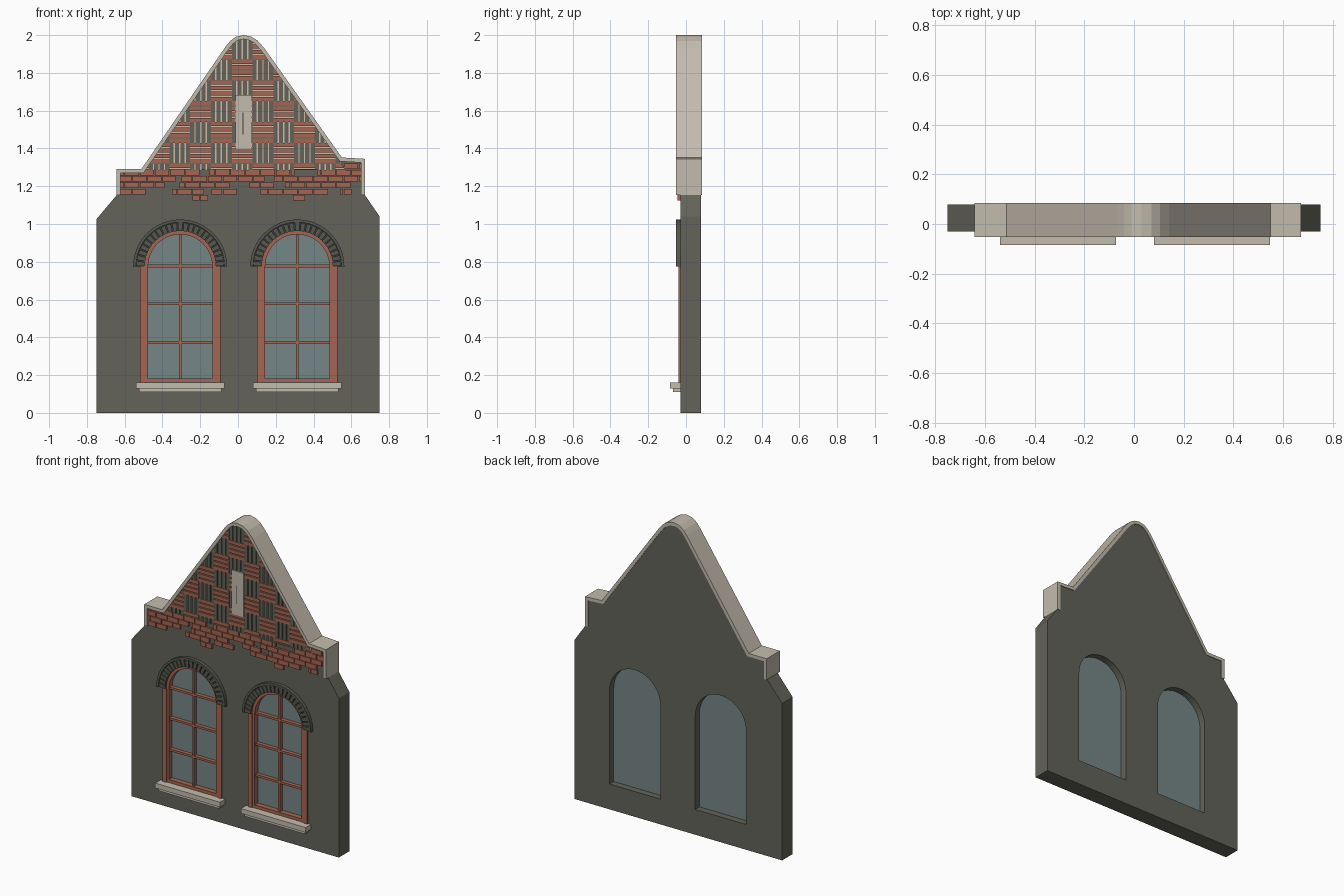
import bpy, bmesh, math
from mathutils import Vector

if "Cube" in bpy.data.objects:
    bpy.data.objects.remove(bpy.data.objects["Cube"], do_unlink=True)


def material(name, r, g, b):
    m = bpy.data.materials.new(name)
    m.use_nodes = True
    m.diffuse_color = (r, g, b, 1)
    m.node_tree.nodes["Principled BSDF"].inputs["Base Color"].default_value = (r, g, b, 1)
    return m


WALL = material("dark grey plaster", .125, .125, .1)
DARK = material("dark joint", .04, .04, .035)
ARCH = material("arch brick grey", .095, .095, .08)
RED = material("red brick", .37, .13, .085)
STONE = material("pale stone", .55, .5, .42)
MORTAR = material("cream mortar", .62, .5, .38)
GLASS = material("blue grey glass", .18, .24, .24)


def plate(name, loops, y0, y1, mat):
    """Flat outline in x and z, with inner loops as holes, thickened along y."""
    cu = bpy.data.curves.new(name, 'CURVE')
    cu.dimensions = '2D'
    cu.fill_mode = 'BOTH'
    cu.extrude = (y1 - y0) / 2
    for loop in loops:
        sp = cu.splines.new('POLY')
        sp.points.add(len(loop) - 1)
        for p, (x, z) in zip(sp.points, loop):
            p.co = (x, z, 0, 1)
        sp.use_cyclic_u = True
        sp.use_smooth = False
    cu.materials.append(mat)
    ob = bpy.data.objects.new(name, cu)
    bpy.context.collection.objects.link(ob)
    ob.rotation_euler.x = math.pi / 2
    ob.location.y = (y0 + y1) / 2
    bpy.ops.object.select_all(action='DESELECT')
    ob.select_set(True)
    bpy.context.view_layer.objects.active = ob
    bpy.ops.object.convert(target='MESH')
    return ob


def boxes(name, items, y0, y1, mat, clip=()):
    """Many boxes (x0, x1, z0, z1) in one mesh, trimmed by (point, normal) planes."""
    bm = bmesh.new()
    for x0, x1, z0, z1 in items:
        vs = bmesh.ops.create_cube(bm, size=1)["verts"]
        for v in vs:
            v.co = (x1 if v.co.x > 0 else x0, y1 if v.co.y > 0 else y0, z1 if v.co.z > 0 else z0)
    for co, no in clip:
        bmesh.ops.bisect_plane(bm, geom=bm.verts[:] + bm.edges[:] + bm.faces[:],
                               plane_co=co, plane_no=no, clear_outer=True)
    me = bpy.data.meshes.new(name)
    bm.to_mesh(me)
    bm.free()
    me.materials.append(mat)
    ob = bpy.data.objects.new(name, me)
    bpy.context.collection.objects.link(ob)
    return ob


def rect(x0, x1, z0, z1):
    return [(x0, z0), (x1, z0), (x1, z1), (x0, z1)]


def arc(cx, cz, r, a0, a1, n):
    return [(cx + r * math.cos(a0 + (a1 - a0) * i / n), cz + r * math.sin(a0 + (a1 - a0) * i / n))
            for i in range(n + 1)]


SPRING = .775


def arched(cx, r, bottom):
    return [(cx - r, bottom), (cx + r, bottom)] + arc(cx, SPRING, r, 0, math.pi, 24)


def inset(path, t):
    """Offset an open outline inwards with mitred corners."""
    pts = [Vector(p) for p in path]
    ns = []
    for a, b in zip(pts, pts[1:]):
        d = (b - a).normalized()
        ns.append(Vector((-d.y, d.x)))
    out = []
    for i, p in enumerate(pts):
        n1, n2 = ns[max(i - 1, 0)], ns[min(i, len(ns) - 1)]
        out.append(tuple(p - (n1 + n2) * t / (1 + n1.dot(n2))))
    return out


# Gable coping
outer = [(-.642, 1.153), (-.642, 1.29), (-.512, 1.29), (-.065, 1.94), (-.04, 1.97), (-.01, 1.992),
         (.03, 2), (.07, 1.992), (.105, 1.97), (.14, 1.93), (.55, 1.352), (.672, 1.345), (.672, 1.153)]
inner = inset(outer, .021)
plate("gable_coping", [outer + inner[::-1]], -.052, .084, STONE)

# Wall with two arched openings
CENTRES = (-.306, .314)
outline = [(.75, 1.04), (.75, 0), (-.75, 0), (-.75, 1.025), outer[0]] + inner + [outer[-1]]
plate("wall", [outline] + [arched(c, .184, .165) for c in CENTRES], -.03, .079, WALL)

# Windows
for side, c in zip(("right", "left"), CENTRES):
    plate(side + "_window_glass", [arched(c, .186, .163)], 0, .035, GLASS)
    plate(side + "_window_frame", [arched(c, .191, .163), arched(c, .17, .183)], -.034, .002, RED)
    bars = [(c - .007, c + .007, .175, .955)]
    bars += [(c - .172, c + .172, z - .007, z + .007) for z in (.373, .577, .778)]
    boxes(side + "_window_bars", bars, -.025, .002, RED)
    boxes(side + "_window_jambs", [(c - .213, c - .185, .16, SPRING), (c + .185, c + .213, .16, SPRING)],
          -.039, -.01, RED)
    boxes(side + "_sill_top", [(c - .234, c + .234, .13, .162)], -.084, -.02, STONE)
    boxes(side + "_sill_base", [(c - .218, c + .218, .11, .13)], -.07, -.02, STONE)

    # Brick arch over the window
    def ring(r0, r1, a0=0, a1=math.pi, n=24):
        return arc(c, SPRING, r0, a0, a1, n) + arc(c, SPRING, r1, a1, a0, n)
    plate(side + "_arch_joints", [ring(.19, .236)], -.038, -.02, DARK)
    plate(side + "_arch_hood", [ring(.234, .249)], -.052, -.02, ARCH)
    step = math.pi / 23
    plate(side + "_arch_bricks",
          [ring(.188, .232, (i + .1) * step, (i + .9) * step, 1) for i in range(23)], -.05, -.03, ARCH)

# Basket-weave brickwork in the gable, trimmed to the coping
BASE, CELL, GAP = 1.287, .11, .007
clip = [((0, 0, BASE), (0, 0, -1))]
for a, b in zip(inner[2:10], inner[3:11]):
    clip.append(((a[0], 0, a[1]), (a[1] - b[1], 0, b[0] - a[0])))
brick = (CELL - 3 * GAP) / 4
flat, upright = [], []
for row in range(7):
    for col in range(-5, 6):
        x, z = col * CELL - .033, 1.87 - row * CELL
        for k in range(4):
            s = k * (brick + GAP)
            if (row + col) % 2:
                flat.append((x, x + CELL, z + s, z + s + brick))
            else:
                upright.append((x + s, x + s + brick, z, z + CELL))
boxes("gable_mortar", [(-.6, .6, BASE, 2)], -.035, -.025, MORTAR, clip)
boxes("gable_flat_bricks", flat, -.044, -.03, RED, clip)
boxes("gable_upright_bricks", upright, -.042, -.03, WALL, clip)

# Worn running-bond courses below the gable, listed from the top down
COURSES = [[(.555, .655)],
           [(-.625, -.2), (-.15, .3), (.42, .655)],
           [(-.625, -.33), (-.3, .14), (.19, .655)],
           [(-.625, -.39), (-.31, -.04), (.06, .19), (.25, .6)],
           [(-.625, -.49), (-.35, -.18), (-.14, 0), (.12, .48), (.54, .6)],
           [(-.24, -.16), (.29, .36)]]
LENGTH, HEIGHT = .08, .0335
course_bricks = []
for row, spans in enumerate(COURSES):
    z = BASE - (row - 1) * HEIGHT
    for a, b in spans:
        for i in range(-9, 10):
            x = (i + row % 2 / 2) * LENGTH
            x0, x1 = max(a, x), min(b, x + LENGTH - .004)
            if x1 - x0 > .01:
                course_bricks.append((x0, x1, z - HEIGHT + .004, z))
boxes("course_bricks", course_bricks, -.044, -.02, RED)

# Stone panel with a narrow slit
plate("slit_panel", [rect(-.013, .074, 1.397, 1.683), rect(.023, .029, 1.475, 1.59)], -.05, -.03, STONE)
boxes("slit_shadow", [(.02, .032, 1.47, 1.595)], -.046, -.03, DARK)
